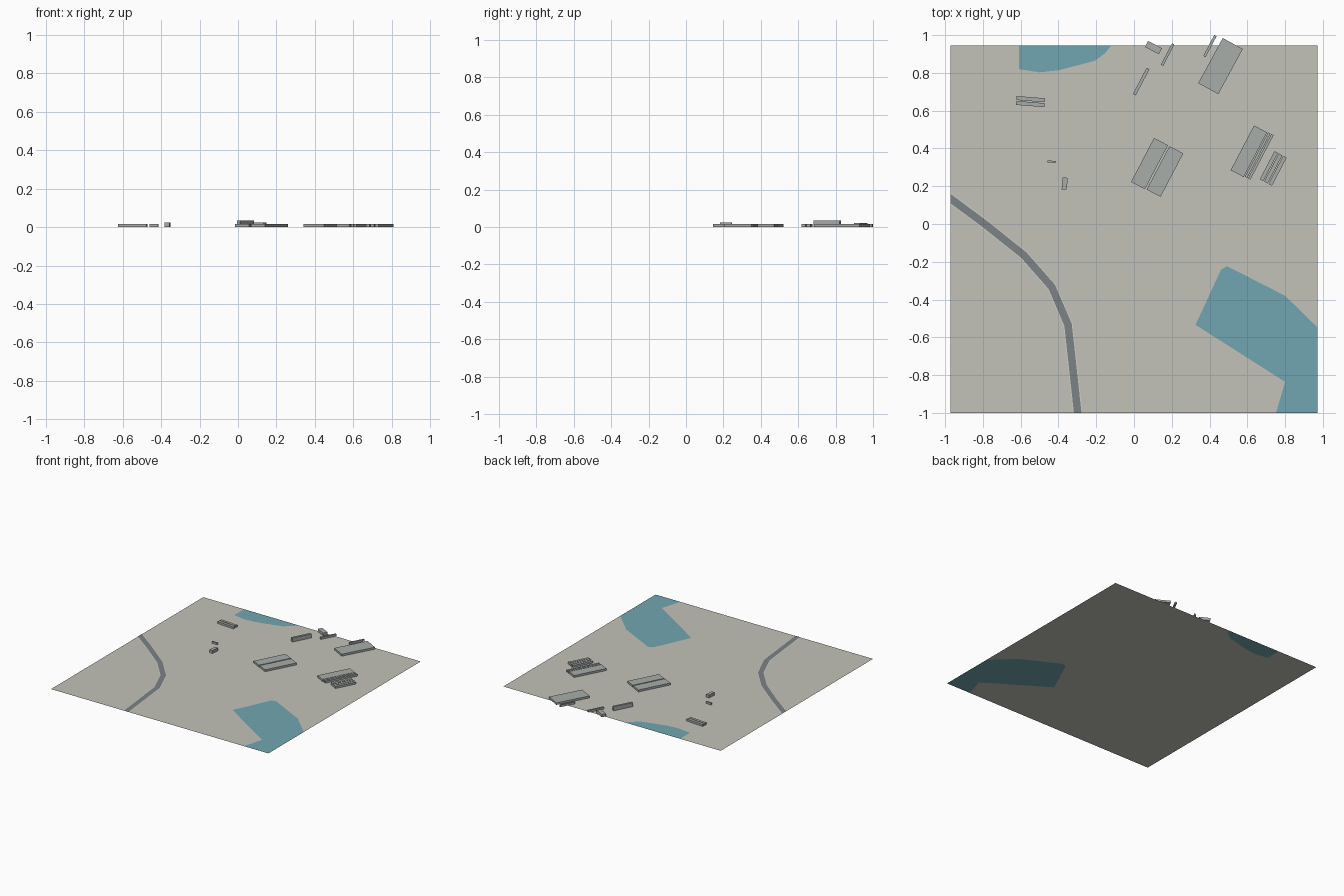
import bpy, bmesh, math
from mathutils import Vector

if "Cube" in bpy.data.objects:
    bpy.data.objects.remove(bpy.data.objects["Cube"])

X, Y0, Y1 = 0.972, -1.0, 0.945   # ground limits


def material(name, rgb):
    m = bpy.data.materials.new(name)
    m.diffuse_color = (*rgb, 1)
    m.use_nodes = True
    m.node_tree.nodes["Principled BSDF"].inputs["Base Color"].default_value = m.diffuse_color
    return m


GROUND = material("ground_grey", (0.54, 0.54, 0.49))
WATER = material("water_blue", (0.17, 0.38, 0.44))
ROAD = material("asphalt", (0.20, 0.23, 0.24))
KERB = material("pale_verge", (0.62, 0.62, 0.57))
WALL = material("building_grey", (0.39, 0.42, 0.40))


def finish(name, bm, mat):
    me = bpy.data.meshes.new(name)
    bm.to_mesh(me)
    bm.free()
    me.materials.append(mat)
    ob = bpy.data.objects.new(name, me)
    bpy.context.collection.objects.link(ob)
    return ob


def flat(name, pts, mat, z=0.0):
    bm = bmesh.new()
    f = bm.faces.new([bm.verts.new((x, y, z)) for x, y in pts])
    f.normal_update()
    if f.normal.z < 0:
        f.normal_flip()
    bmesh.ops.triangulate(bm, faces=bm.faces[:])
    return finish(name, bm, mat)


def ribbon(name, path, half, mat, z):
    # mitred strip whose ends lie along the ground's border
    p = [Vector(q) for q in path]
    dirs = [(b - a).normalized() for a, b in zip(p, p[1:])]
    perp = [Vector((-d.y, d.x)) for d in dirs]
    left, right = [], []
    for i, q in enumerate(p):
        ref = perp[min(i, len(perp) - 1)]
        if i == 0:
            n = Vector((0, 1))
        elif i == len(p) - 1:
            n = Vector((1, 0))
        else:
            n = (perp[i - 1] + perp[i]).normalized()
        off = n * (half / n.dot(ref))
        left.append(q + off)
        right.append(q - off)
    return flat(name, [tuple(v) for v in left + right[::-1]], mat, z)


def building(name, x, y, length, width, angle, h=0.016, rows=1, gap=0.005):
    # one flat-roofed block, or several parallel rows sharing the width
    a = math.radians(angle)
    u, v = Vector((math.cos(a), math.sin(a))), Vector((-math.sin(a), math.cos(a)))
    w = (width - gap * (rows - 1)) / rows
    bm = bmesh.new()
    for r in range(rows):
        c = Vector((x, y)) + v * ((r - (rows - 1) / 2) * (w + gap))
        quad = [c + u * (sx * length / 2) + v * (sy * w / 2)
                for sx, sy in ((-1, -1), (1, -1), (1, 1), (-1, 1))]
        f = bm.faces.new([bm.verts.new((q.x, q.y, 0.0005)) for q in quad])
        top = bmesh.ops.extrude_face_region(bm, geom=[f], use_keep_orig=True)["geom"]
        bmesh.ops.translate(bm, vec=(0, 0, h),
                            verts=[e for e in top if isinstance(e, bmesh.types.BMVert)])
    bmesh.ops.recalc_face_normals(bm, faces=bm.faces[:])
    return finish(name, bm, WALL)


# lakes, and the ground fitted around them
south_shore = [(0.752, Y0), (0.80, -0.836), (0.326, -0.534), (0.46, -0.243),
               (0.492, -0.223), (0.80, -0.38), (X, -0.548)]
north_shore = [(-0.12, Y1), (-0.155, 0.903), (-0.206, 0.865), (-0.29, 0.842),
               (-0.40, 0.814), (-0.50, 0.803), (-0.608, 0.82), (-0.608, Y1)]
flat("ground", [(-X, Y0)] + south_shore + [(X, Y1)] + north_shore + [(-X, Y1)], GROUND)
flat("south_lake", south_shore + [(X, Y0)], WATER)
flat("north_lake", north_shore, WATER)

# road with a thin pale verge
path = [(-X, 0.135), (-0.79, 0.0), (-0.583, -0.165), (-0.435, -0.333),
        (-0.349, -0.534), (-0.298, Y0)]
ribbon("road_verge", path, 0.025, KERB, 0.0008)
ribbon("road", path, 0.020, ROAD, 0.0016)

# buildings: x, y, length, width, angle, (height, rows)
T = 62.4
building("central_hall_west", 0.082, 0.320, 0.263, 0.083, T)
building("central_hall_east", 0.164, 0.278, 0.260, 0.083, T)
building("north_hall", 0.458, 0.836, 0.272, 0.121, 61.5)
building("north_hall_annex", 0.402, 0.942, 0.124, 0.014, T)
building("tall_slab", 0.038, 0.754, 0.157, 0.017, T, 0.033)
building("north_block", 0.103, 0.934, 0.083, 0.036, T - 90, 0.022)
building("north_slab", 0.178, 0.897, 0.128, 0.014, T)
building("east_hall", 0.608, 0.385, 0.267, 0.078, T)
building("east_hall_rows", 0.663, 0.360, 0.265, 0.033, T, rows=2)
building("east_terraces", 0.737, 0.294, 0.168, 0.073, T, rows=3)
building("west_terraces", -0.548, 0.648, 0.150, 0.047, -4.5, rows=2)
building("small_shed", -0.437, 0.330, 0.045, 0.010, -5)
building("small_house", -0.367, 0.214, 0.063, 0.027, 85, 0.024)
